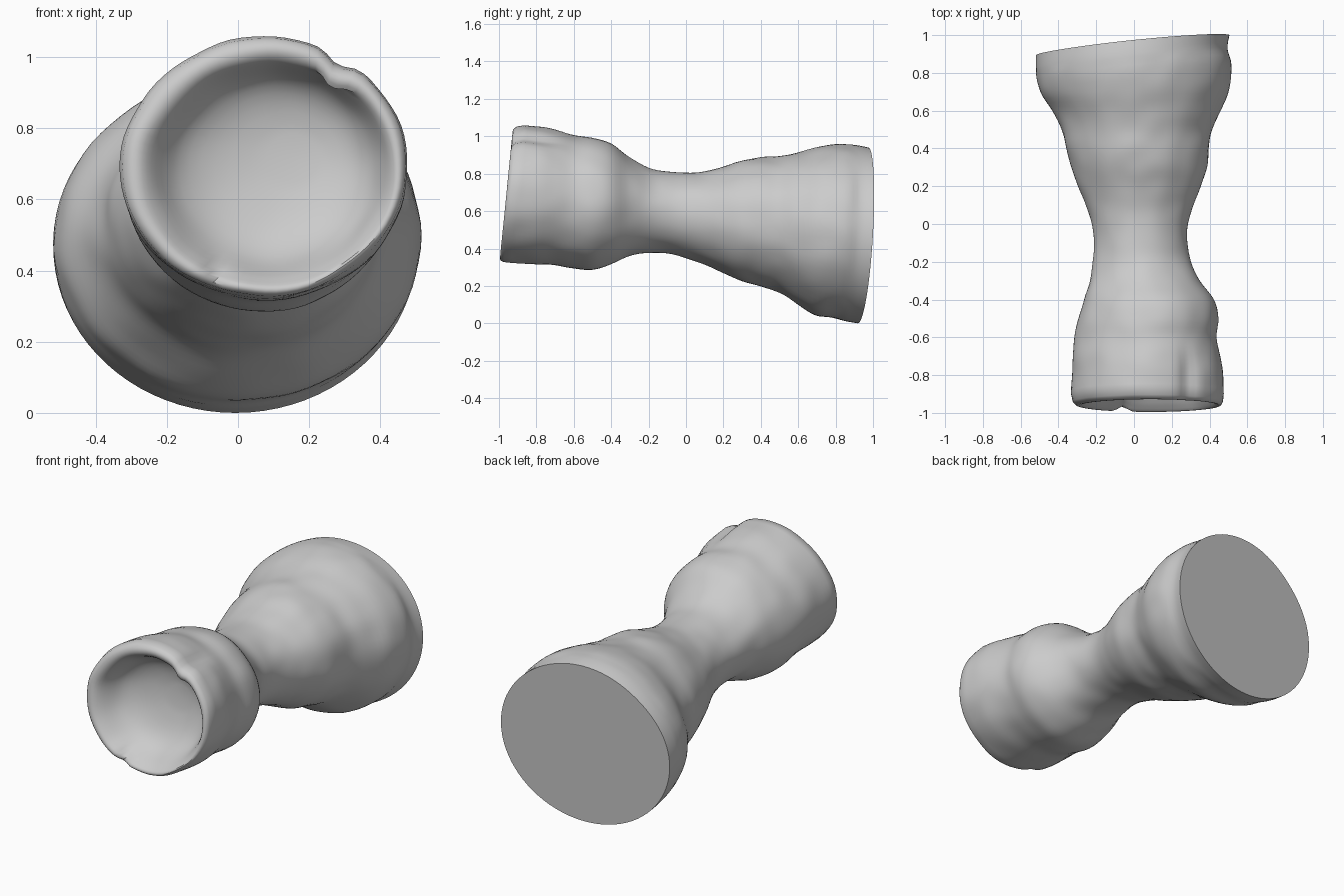
import bpy, bmesh, math
from mathutils import Vector, noise

if "Cube" in bpy.data.objects:
    bpy.data.objects.remove(bpy.data.objects["Cube"])

SEGS = 80
# outer cross-sections along y: (y, x_min, x_max, z_min, z_max)
SECTIONS = [
    (0.949, -0.52, 0.505, 0.00, 0.942), (0.88, -0.52, 0.495, 0.012, 0.955),
    (0.80, -0.512, 0.515, 0.03, 0.96), (0.70, -0.487, 0.505, 0.045, 0.945),
    (0.60, -0.43, 0.46, 0.10, 0.915), (0.50, -0.385, 0.415, 0.165, 0.895),
    (0.40, -0.36, 0.40, 0.195, 0.89), (0.30, -0.33, 0.388, 0.225, 0.87),
    (0.20, -0.295, 0.355, 0.27, 0.84), (0.10, -0.255, 0.315, 0.315, 0.815),
    (0.00, -0.225, 0.288, 0.35, 0.808), (-0.10, -0.213, 0.283, 0.375, 0.812),
    (-0.20, -0.215, 0.30, 0.38, 0.83), (-0.30, -0.235, 0.35, 0.36, 0.885),
    (-0.40, -0.265, 0.42, 0.315, 0.965), (-0.50, -0.295, 0.445, 0.287, 0.995),
    (-0.60, -0.315, 0.437, 0.293, 1.005), (-0.70, -0.325, 0.457, 0.313, 1.03),
    (-0.80, -0.33, 0.474, 0.318, 1.05), (-0.90, -0.333, 0.476, 0.325, 1.062),
]
# rim and hollow: (scale, y)
HOLLOW = [(0.985, -0.94), (0.95, -0.957), (0.90, -0.96), (0.85, -0.945),
          (0.80, -0.915), (0.74, -0.87), (0.67, -0.83),
          (0.55, -0.795), (0.38, -0.77), (0.18, -0.755)]


def smoothstep(v):
    v = max(0.0, min(1.0, v))
    return v * v * (3 - 2 * v)


def spline(rows, steps):
    """Smooth Catmull-Rom interpolation of table rows."""
    out = []
    for i in range(len(rows) - 1):
        a, b = rows[max(i - 1, 0)], rows[i]
        c, d = rows[i + 1], rows[min(i + 2, len(rows) - 1)]
        for s in range(steps):
            t = s / steps
            out.append([0.5 * (2 * q + (r - p) * t + (2*p - 5*q + 4*r - w) * t**2
                               + (3*q - p - 3*r + w) * t**3)
                        for p, q, r, w in zip(a, b, c, d)])
    return out + [list(rows[-1])]


def gauss(v, width):
    return math.exp(-(v / width) ** 2)


def make_ring(bm, y, x0, x1, z0, z1):
    cx, cz, rx, rz = (x0 + x1) / 2, (z0 + z1) / 2, (x1 - x0) / 2, (z1 - z0) / 2
    back = smoothstep((y - 0.55) / 0.36)
    front = smoothstep((-0.5 - y) / 0.4)
    ring = []
    for i in range(SEGS):
        ang = 2 * math.pi * i / SEGS
        c, s = math.cos(ang), math.sin(ang)
        # the upper left of the section is slightly flattened
        k = 1 - 0.03 * gauss(ang - 2.3, 0.5)
        x, z = cx + rx * c * k, cz + rz * s * k
        # slanted ends
        yy = y + back * (0.103 * x + 0.058 * (z - 0.5)) + front * 0.1 * (z - 0.69)
        # crease on the upper right of the cup, nick at the lower left of the rim
        if y < -0.55 and rx > 0.34:
            depth = 0.028 * smoothstep((-0.58 - y) / 0.25) * gauss(ang - 0.99, 0.12)
            x, z = x - depth * c, z - depth * s
        if y < -0.85:
            yy += 0.03 * gauss(x + 0.06, 0.03) * gauss(z - 0.38, 0.05)
        # hand-worn unevenness
        if y < 0.85:
            n = 0.006 * noise.noise(Vector((x, yy, z)) * 8)
            x, z = x + n * c, z + n * s
        ring.append(bm.verts.new((x, yy, z)))
    return ring


bm = bmesh.new()
rings = [make_ring(bm, *row) for row in spline(SECTIONS, 4)]

# rim rolls over into the shallow hollow
_, x0, x1, z0, z1 = SECTIONS[-1]
cx, cz, rx, rz = (x0 + x1) / 2, (z0 + z1) / 2, (x1 - x0) / 2, (z1 - z0) / 2
for scale, y in spline(HOLLOW, 2):
    mx = cx + 0.10 * (1 - scale)
    mz = cz + 0.06 * max(0, 0.85 - scale) - 0.1 * min(0.15, 1 - scale)
    rings.append(make_ring(bm, y, mx - rx * scale, mx + rx * scale,
                           mz - rz * scale, mz + rz * scale))

for a, b in zip(rings, rings[1:]):
    for i in range(SEGS):
        j = (i + 1) % SEGS
        bm.faces.new((a[i], a[j], b[j], b[i]))

# flat foot and hollow floor
bm.faces.new(rings[0])
floor = bm.verts.new(sum((v.co for v in rings[-1]), Vector()) / SEGS)
for i in range(SEGS):
    bm.faces.new((rings[-1][i], rings[-1][(i + 1) % SEGS], floor))
bmesh.ops.recalc_face_normals(bm, faces=bm.faces[:])

mesh = bpy.data.meshes.new("goblet_body")
bm.to_mesh(mesh)
bm.free()
goblet = bpy.data.objects.new("goblet_body", mesh)
bpy.context.collection.objects.link(goblet)
bpy.context.view_layer.objects.active = goblet
goblet.select_set(True)
bpy.ops.object.shade_smooth_by_angle(angle=math.radians(35))
